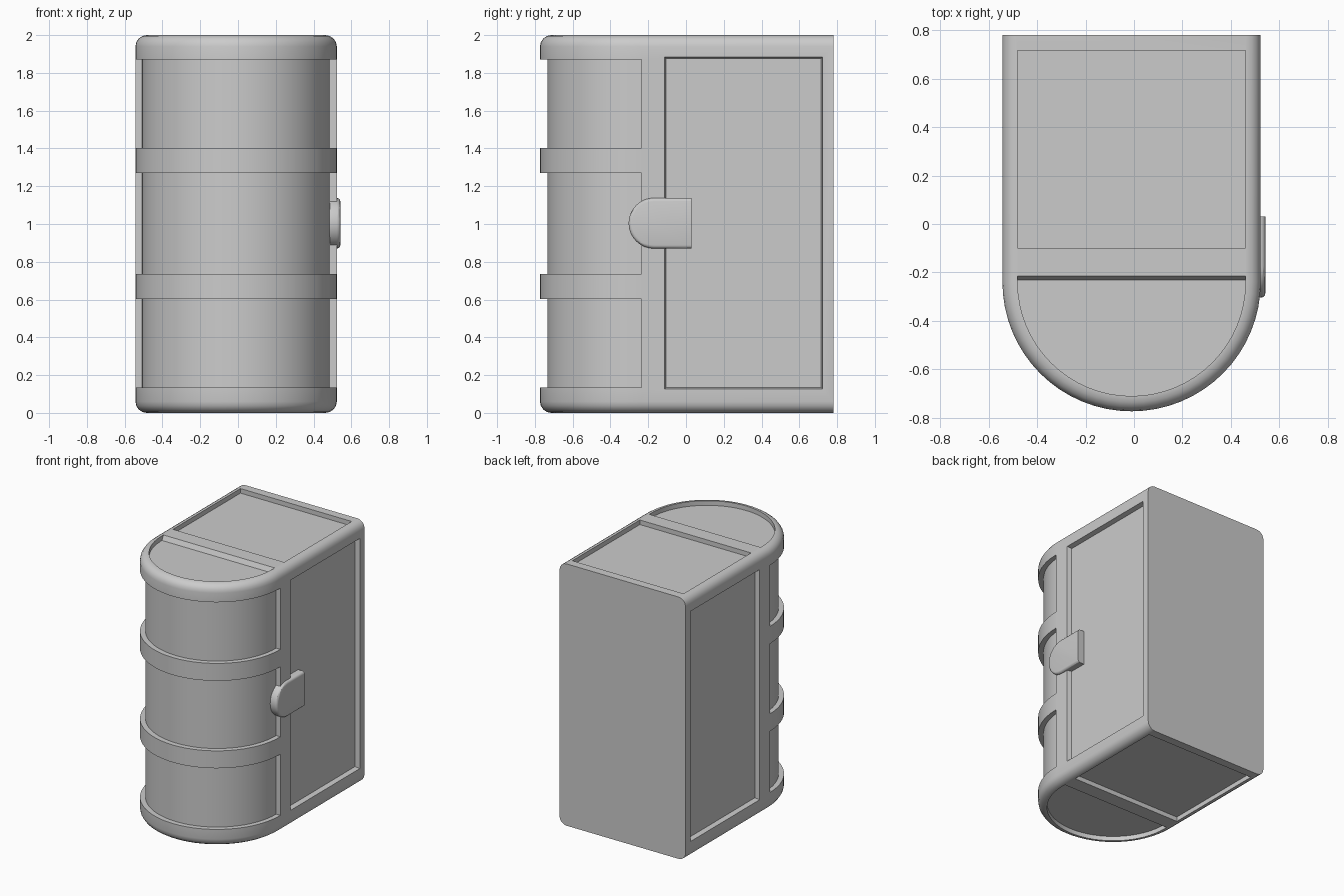
import bpy, bmesh, math

if "Cube" in bpy.data.objects:
    bpy.data.objects.remove(bpy.data.objects["Cube"])

CX, CY, R = -0.01, -0.24, 0.533      # lid arc centre and radius
BACK, H, DEPTH = 0.78, 2.0, 0.035


def prism(name, pts, axis, lo, hi, end=None):
    """Extrude a 2D outline along an axis; 'end' is an optional tapered far outline."""
    bm = bmesh.new()
    put = (lambda a, b, c: (a, b, c)) if axis == 'z' else (lambda a, b, c: (c, a, b))
    v0 = [bm.verts.new(put(a, b, lo)) for a, b in pts]
    v1 = [bm.verts.new(put(a, b, hi)) for a, b in (end or pts)]
    n = len(pts)
    bm.faces.new(v0)
    bm.faces.new(v1)
    for i in range(n):
        bm.faces.new((v0[i], v0[(i + 1) % n], v1[(i + 1) % n], v1[i]))
    bmesh.ops.recalc_face_normals(bm, faces=bm.faces)
    me = bpy.data.meshes.new(name)
    bm.to_mesh(me)
    bm.free()
    ob = bpy.data.objects.new(name, me)
    bpy.context.collection.objects.link(ob)
    return ob


def bevel(ob, width, segs, pick):
    bm = bmesh.new()
    bm.from_mesh(ob.data)
    bmesh.ops.bevel(bm, geom=[e for e in bm.edges if pick(*[v.co for v in e.verts])],
                    offset=width, segments=segs, profile=0.5, affect='EDGES',
                    clamp_overlap=True)
    bm.to_mesh(ob.data)
    bm.free()


def arc(cx, cy, r, a0, a1, n):
    return [(cx + r * math.cos(math.radians(a0 + (a1 - a0) * i / n)),
             cy + r * math.sin(math.radians(a0 + (a1 - a0) * i / n))) for i in range(n + 1)]


def rect(a0, a1, b0, b1, g=0):
    return [(a0 - g, b0 - g), (a1 + g, b0 - g), (a1 + g, b1 + g), (a0 - g, b1 + g)]


def smooth(ob):
    bpy.ops.object.select_all(action='DESELECT')
    ob.select_set(True)
    bpy.context.view_layer.objects.active = ob
    bpy.ops.object.shade_smooth_by_angle(angle=math.radians(30))


# chest shell lying on its flat base, domed lid to the front
outline = arc(CX, CY, R, 180, 360, 32) + [(CX + R, BACK), (CX - R, BACK)]
chest = prism("chest_shell", outline, 'z', 0, H)
bevel(chest, 0.06, 4, lambda a, b: abs(a.z - b.z) < 1e-4 and min(a.y, b.y) < BACK - 0.01)

cutters = []
# recessed side panels
for s in (-1, 1):
    cutters.append(prism("side_panel_cutter", rect(-0.105, 0.715, 0.135, 1.875), 'x',
                         CX + s * (R - DEPTH), CX + s * (R + 0.065),
                         rect(-0.105, 0.715, 0.135, 1.875, 0.025)))
# recessed end panels of the box and of the lid, both ends
for z0, z1 in ((DEPTH, -0.065), (H - DEPTH, H + 0.065)):
    cutters.append(prism("end_panel_cutter", rect(-0.48, 0.46, -0.1, 0.715), 'z', z0, z1))
    half = arc(CX, CY, 0.47, 180, 360, 32)
    back = [(0.46, -0.232), (-0.48, -0.232)]
    slope = [(0.46, -0.18), (-0.48, -0.18)]
    cutters.append(prism("lid_end_cutter", half + back, 'z', z0, z1, half + slope))
# gaps between the lid bands
ring = arc(CX, CY + 0.004, 0.7, 180, 360, 32) + arc(CX, CY + 0.004, R - DEPTH, 360, 180, 32)
for z0, z1 in ((0.135, 0.602), (0.735, 1.27), (1.403, 1.87)):
    cutters.append(prism("lid_gap_cutter", ring, 'z', z0, z1))

for c in cutters:
    m = chest.modifiers.new("cut", 'BOOLEAN')
    m.object, m.operation, m.solver = c, 'DIFFERENCE', 'EXACT'
    c.hide_render = True
bpy.context.view_layer.update()
cut = bpy.data.meshes.new_from_object(
    chest.evaluated_get(bpy.context.evaluated_depsgraph_get()))
chest.modifiers.clear()
chest.data = cut
for c in cutters:
    bpy.data.objects.remove(c)
smooth(chest)

# latch plate with rounded lid end
latch = prism("latch", arc(-0.17, 1.004, 0.134, 90, 270, 16) + [(0.03, 0.87), (0.03, 1.138)],
              'x', 0.485, 0.542)
bevel(latch, 0.018, 3,
      lambda a, b: min(a.x, b.x) > 0.54 and min(a.y, b.y) < 0.02)
smooth(latch)
